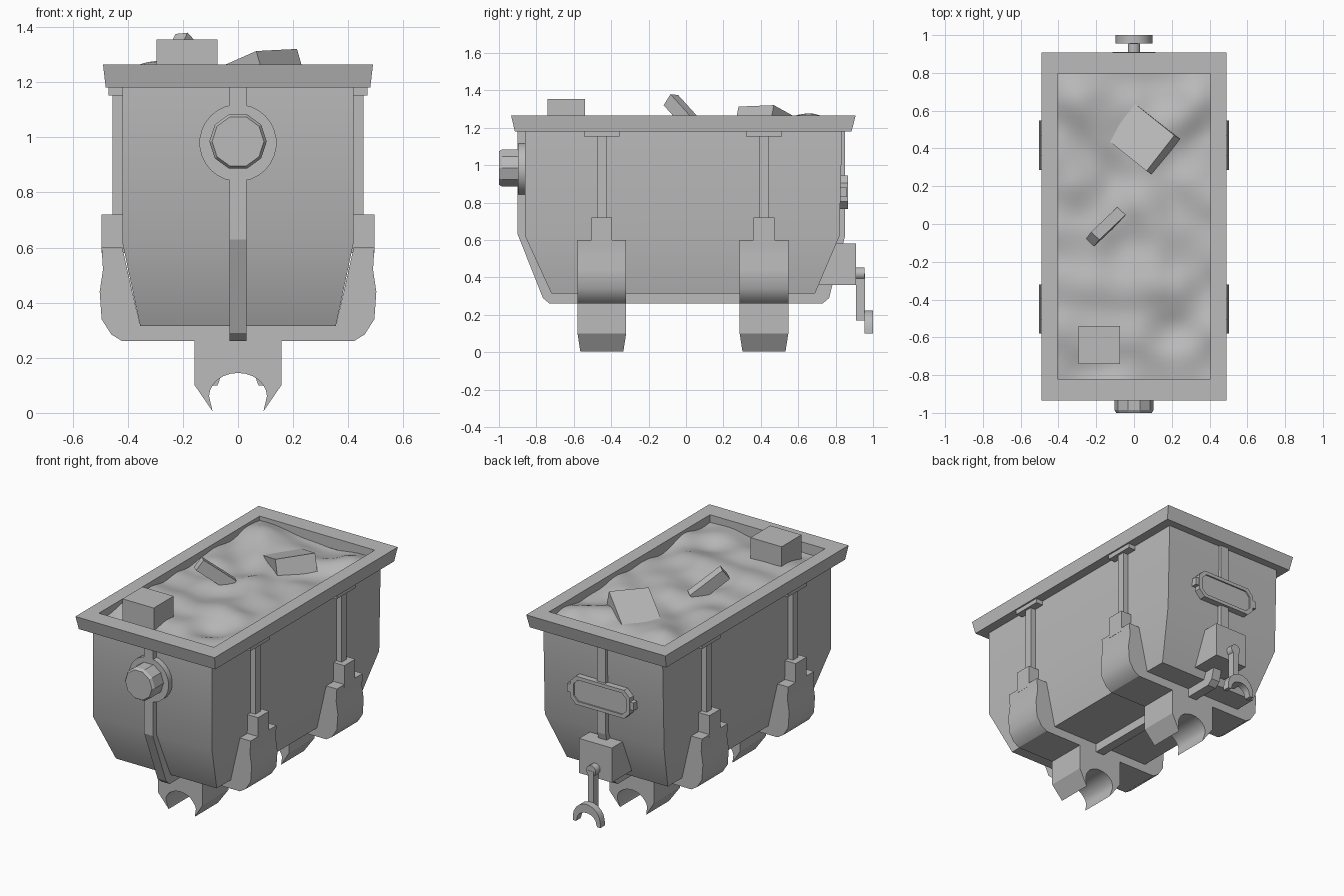
import bpy, bmesh, math
from mathutils import Vector, Matrix, noise

cube = bpy.data.objects.get("Cube")
if cube:
    bpy.data.objects.remove(cube)

GREY = 0.5
metal = bpy.data.materials.new("plain grey")
metal.use_nodes = True
metal.diffuse_color = (GREY, GREY, GREY, 1)
metal.node_tree.nodes["Principled BSDF"].inputs["Base Color"].default_value = (GREY, GREY, GREY, 1)


def finish(name, bm, smooth=None):
    bmesh.ops.recalc_face_normals(bm, faces=bm.faces)
    mesh = bpy.data.meshes.new(name)
    bm.to_mesh(mesh)
    bm.free()
    mesh.materials.append(metal)
    obj = bpy.data.objects.new(name, mesh)
    bpy.context.collection.objects.link(obj)
    if smooth:
        bpy.ops.object.select_all(action='DESELECT')
        obj.select_set(True)
        bpy.context.view_layer.objects.active = obj
        bpy.ops.object.shade_smooth_by_angle(angle=math.radians(smooth))
    return obj


def loft(name, rings, caps=True, smooth=None):
    """Skin a list of equally long point rings."""
    bm = bmesh.new()
    loops = [[bm.verts.new(p) for p in ring] for ring in rings]
    for a, b in zip(loops, loops[1:]):
        for i in range(len(a)):
            j = (i + 1) % len(a)
            bm.faces.new((a[i], a[j], b[j], b[i]))
    if caps:
        bm.faces.new(loops[0])
        bm.faces.new(loops[-1])
    return finish(name, bm, smooth)


def rect(hx, y0, y1, z):
    return [(-hx, y0, z), (hx, y0, z), (hx, y1, z), (-hx, y1, z)]


def box(name, x0, x1, y0, y1, z0, z1):
    return loft(name, [[(x0, y0, z), (x1, y0, z), (x1, y1, z), (x0, y1, z)] for z in (z0, z1)])


def extrude_y(name, outline, y0, y1, smooth=None):
    return loft(name, [[(x, y, z) for x, z in outline] for y in (y0, y1)], smooth=smooth)


def disc(name, cz, steps, sides, smooth=None):
    """Round part along y from (y, radius) steps."""
    turn = [2 * math.pi * (i + 0.5) / sides for i in range(sides)]
    return loft(name, [[(r * math.sin(t), y, cz + r * math.cos(t)) for t in turn]
                       for y, r in steps], smooth=smooth)


def tilted_box(name, centre, along, across, size):
    """Box whose local x follows 'along' and local y lies near 'across'."""
    x = Vector(along).normalized()
    z = x.cross(Vector(across)).normalized()
    y = z.cross(x)
    frame = Matrix((x, y, z)).transposed().to_4x4()
    bm = bmesh.new()
    bmesh.ops.create_cube(bm, size=1, matrix=Matrix.Translation(centre) @ frame @ Matrix.Diagonal((*size, 1)))
    return finish(name, bm)


# Tub and flared rim
loft("tub", [rect(0.355, -0.72, 0.69, 0.315), rect(0.42, -0.86, 0.82, 0.62),
             rect(0.42, -0.86, 0.835, 1.19)], smooth=30).data
loft("rim", [rect(0.42, -0.86, 0.835, 1.18), rect(0.48, -0.915, 0.885, 1.18),
             rect(0.49, -0.935, 0.907, 1.265), rect(0.405, -0.82, 0.797, 1.265),
             rect(0.405, -0.82, 0.797, 1.195)], caps=False)

# Lumpy load inside the rim
bm = bmesh.new()
bmesh.ops.create_grid(bm, x_segments=30, y_segments=56, size=1)
for v in bm.verts:
    x, y = v.co.x * 0.405, v.co.y * 0.809 - 0.011
    lump = noise.noise(Vector((x * 4.5, y * 4.5, 3))) * 0.045
    mound = 0.05 * math.exp(-((x + 0.28) ** 2 + (y - 0.65) ** 2) / 0.02)
    v.co = (x, y, 1.222 + lump + mound)
finish("load", bm, smooth=60)

# Blocks lying on the load
box("square_block", -0.295, -0.075, -0.74, -0.54, 1.1, 1.355)
u = Vector((-0.75, 0.6, -0.33)).normalized()
w = Vector((0.61, 0.79, 0.03))
n = u.cross(w).normalized()
n = n if n.z > 0 else -n
tilted_box("slab_block", Vector((0.14, 0.375, 1.317)) + u * 0.18 - n * 0.08, u, w, (0.36, 0.24, 0.16))
tilted_box("plank", Vector((-0.15, -0.015, 1.275)), (1, 0.95, -1.05), (0.7, -0.7, 0.1), (0.24, 0.06, 0.075))

# Central band running down the front, under the tub and up the back
outer = [(-0.9, 1.18), (-0.9, 0.63), (-0.765, 0.29), (-0.73, 0.26), (0.73, 0.26),
         (0.765, 0.29), (0.85, 0.62), (0.85, 1.18)]
inner = [(-0.84, 1.18), (-0.84, 0.63), (-0.71, 0.33), (-0.69, 0.32), (0.67, 0.32),
         (0.69, 0.34), (0.8, 0.62), (0.8, 1.18)]
loft("central_band", [[(s, y, z), (s, b, c), (-s, b, c), (-s, y, z)]
                      for (y, z), (b, c) in zip(outer, inner) for s in (0.03,)])

# Round boss on the front
disc("boss_plate", 0.98, [(-0.85, 0.14), (-0.897, 0.14)], 28, 30)
disc("boss", 0.985, [(-0.88, 0.104), (-0.985, 0.104), (-1.0, 0.094)], 10)

# Cradles: saddle foot with rounded cheeks, collar, rib and top pad
half = [(0.355, 0.315), (0.42, 0.6), (0.495, 0.6), (0.49, 0.52), (0.502, 0.44), (0.495, 0.34),
        (0.46, 0.285), (0.42, 0.26), (0.157, 0.26), (0.157, 0.1), (0.092, 0.005)]
arch = [(0.105 * math.cos(math.radians(a)), 0.06 + 0.085 * math.sin(math.radians(a)))
        for a in range(0, 90, 15)]
right_side = half + arch
outline = right_side + [(0, 0.145)] + [(-x, z) for x, z in reversed(right_side)]
for end, yc in (("front", -0.45), ("rear", 0.417)):
    foot = extrude_y(end + "_cradle", outline, yc - 0.13, yc + 0.13, smooth=32)
    for v in foot.data.vertices:
        if v.co.z < 0.1:
            v.co.y = yc + (v.co.y - yc) * (0.88 + 1.2 * v.co.z)
        v.co.z = max(v.co.z, 0)
    for side, s in (("left", 1), ("right", -1)):
        tag = f"{end}_{side}_"
        for part, reach, hw, z0, z1 in (("collar", 0.495, 0.055, 0.58, 0.72),
                                        ("rib", 0.455, 0.025, 0.7, 1.18),
                                        ("pad", 0.47, 0.095, 1.152, 1.19)):
            xs = sorted((s * 0.4, s * reach))
            box(tag + part, xs[0], xs[1], yc - hw, yc + hw, z0, z1)


# Blank plate with chamfered corners on the back
def plaque(hx, hz, c, y):
    pts = [(hx, hz - c), (hx - c, hz), (c - hx, hz), (-hx, hz - c),
           (-hx, c - hz), (c - hx, -hz), (hx - c, -hz), (hx, c - hz)]
    return [(x, y, 0.855 + z) for x, z in pts]


loft("back_plate", [plaque(0.21, 0.09, 0.04, 0.82), plaque(0.21, 0.09, 0.04, 0.866),
                    plaque(0.185, 0.068, 0.03, 0.866), plaque(0.185, 0.068, 0.03, 0.857)])
for side, s in (("left", 1), ("right", -1)):
    box("plate_lug_" + side, *sorted((s * 0.19, s * 0.235)), 0.82, 0.862, 0.83, 0.88)

# Coupling: bracket, pin, link and hooked shoe
box("coupling_bracket", -0.115, 0.115, 0.71, 0.91, 0.36, 0.58)
disc("coupling_pin", 0.42, [(0.9, 0.034), (0.955, 0.034)], 12, 40)
extrude_y("coupling_link", [(-0.02, 0.17), (0.02, 0.17), (0.02, 0.42), (-0.02, 0.42)], 0.91, 0.957)
arc = [math.radians(a) for a in range(0, 181, 20)]
shoe = [(0.097 * math.cos(a), 0.125 + 0.1 * math.sin(a)) for a in arc]
shoe += [(-0.097, 0.1), (-0.075, 0.1)]
shoe += [(0.068 * math.cos(a), 0.115 + 0.055 * math.sin(a)) for a in reversed(arc)]
shoe += [(0.075, 0.1), (0.097, 0.1)]
extrude_y("coupling_shoe", shoe, 0.955, 1.0, smooth=35)
